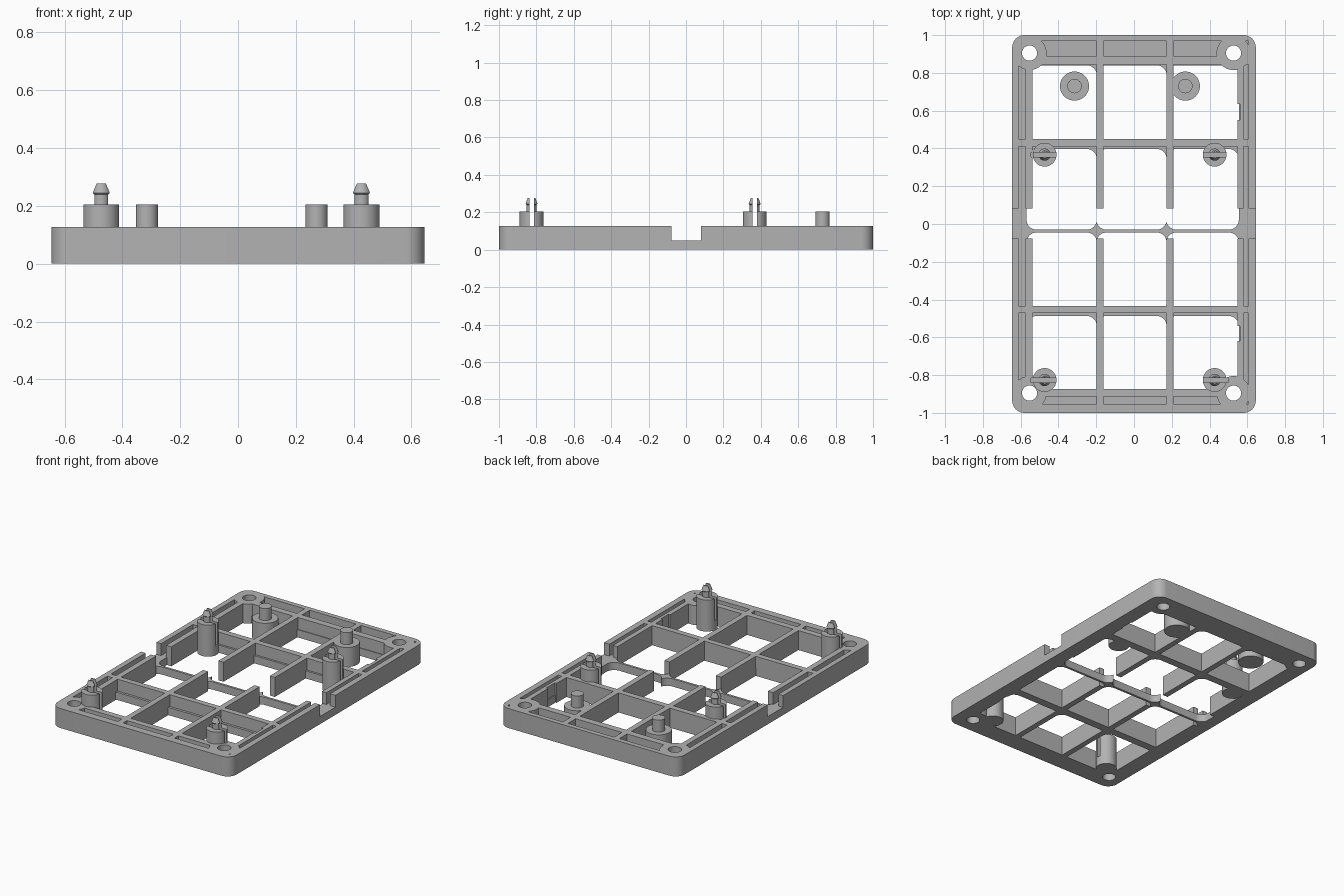
import bpy, bmesh, math

if "Cube" in bpy.data.objects:
    bpy.data.objects.remove(bpy.data.objects["Cube"])

H, FLOOR = 0.127, 0.05          # frame height, bottom plate thickness

gray = bpy.data.materials.new("plain_gray")
gray.diffuse_color = (0.45, 0.45, 0.45, 1)
gray.use_nodes = True
gray.node_tree.nodes["Principled BSDF"].inputs["Base Color"].default_value = gray.diffuse_color


def finish(bm, name):
    bmesh.ops.recalc_face_normals(bm, faces=bm.faces)
    me = bpy.data.meshes.new(name)
    bm.to_mesh(me)
    bm.free()
    ob = bpy.data.objects.new(name, me)
    bpy.context.collection.objects.link(ob)
    me.materials.append(gray)
    return ob


def prism(name, pts, z0, z1):
    bm = bmesh.new()
    face = bm.faces.new([bm.verts.new((x, y, z0)) for x, y in pts])
    ext = bmesh.ops.extrude_face_region(bm, geom=[face])
    for v in ext["geom"]:
        if isinstance(v, bmesh.types.BMVert):
            v.co.z = z1
    return finish(bm, name)


def box(x0, x1, y0, y1, z0=0.0, z1=H, name="box"):
    return prism(name, [(x0, y0), (x1, y0), (x1, y1), (x0, y1)], z0, z1)


def rounded(x0, x1, y0, y1, r, z0, z1, name="rounded", n=8):
    pts = []
    corners = [(x1 - r, y1 - r), (x0 + r, y1 - r), (x0 + r, y0 + r), (x1 - r, y0 + r)]
    for k, (cx, cy) in enumerate(corners):
        for i in range(n + 1):
            a = math.pi / 2 * (k + i / n)
            pts.append((cx + r * math.cos(a), cy + r * math.sin(a)))
    return prism(name, pts, z0, z1)


def disc(x, y, r, z0, z1, n=40):
    return prism("disc", [(x + r * math.cos(2 * math.pi * i / n),
                           y + r * math.sin(2 * math.pi * i / n)) for i in range(n)], z0, z1)


def lathe(name, x, y, profile, n=40):
    """Turn a (radius, height) profile whose ends lie on the axis."""
    bm = bmesh.new()
    rings = []
    for r, z in profile:
        count = 1 if r == 0 else n
        rings.append([bm.verts.new((x + r * math.cos(2 * math.pi * i / n),
                                    y + r * math.sin(2 * math.pi * i / n), z)) for i in range(count)])
    for a, b in zip(rings, rings[1:]):
        for i in range(n):
            j = (i + 1) % n
            if len(a) == 1:
                bm.faces.new((a[0], b[i], b[j]))
            elif len(b) == 1:
                bm.faces.new((a[i], a[j], b[0]))
            else:
                bm.faces.new((a[i], a[j], b[j], b[i]))
    return finish(bm, name)


def combine(target, part, op):
    mod = target.modifiers.new("bool", 'BOOLEAN')
    mod.operation, mod.object, mod.solver = op, part, 'EXACT'
    bpy.context.view_layer.update()
    dg = bpy.context.evaluated_depsgraph_get()
    me = bpy.data.meshes.new_from_object(target.evaluated_get(dg))
    target.modifiers.clear()
    target.data = me
    bpy.data.objects.remove(part)


def cut(target, part):
    combine(target, part, 'DIFFERENCE')


def add(target, part):
    combine(target, part, 'UNION')


# Tray: outer wall ring on a thin bottom plate
frame = rounded(-0.645, 0.645, -1, 1, 0.065, 0, H, "grid_frame")
cut(frame, box(-0.611, 0.606, -0.952, 0.968, FLOOR, 0.3))

# Rounded window openings in the bottom plate
columns = [(-0.569, -0.197), (-0.199, 0.173), (0.171, 0.555)]
rows = [(0.41, 0.84), (-0.03, 0.397), (-0.471, -0.045), (-0.913, -0.487)]
for x0, x1 in columns:
    for y0, y1 in rows:
        cut(frame, rounded(x0, x1, y0, y1, 0.053, -0.1, 0.2))

# Notch across the middle
cut(frame, box(-0.8, 0.8, -0.077, 0.081, FLOOR, 0.3))

# Corner bosses
holes = [(x, y) for x in (-0.553, 0.527) for y in (-0.895, 0.905)]
for x, y in holes:
    add(frame, disc(x, y, 0.09, 0, H))

# Cross ribs and end walls
for y0, y1 in [(0.41, 0.449), (-0.471, -0.434), (0.845, 0.889), (-0.913, -0.873)]:
    add(frame, box(-0.62, 0.615, y0, y1))

# Lengthwise ribs and inner side walls, interrupted at the notch
for y0, y1, e0, e1 in [(0.081, 0.975, 0.081, 0.87), (-0.96, -0.077, -0.9, -0.077)]:
    for x in (-0.198, 0.172):
        add(frame, box(x, x + 0.037, y0, y1))
    add(frame, box(-0.574, -0.537, e0, e1))
    add(frame, box(0.56, 0.58, e0, e1))

# Right inner wall thickening, leaving two shallow recesses
for y0, y1 in [(0.635, 0.87), (0.081, 0.55), (-0.54, -0.077), (-0.9, -0.62)]:
    add(frame, box(0.548, 0.562, y0, y1))

# Screw holes
for x, y in holes:
    cut(frame, disc(x, y, 0.04, -0.1, 0.3))

# Split snap posts
post_profile = [(0, 0), (0.063, 0), (0.063, 0.205), (0.027, 0.205), (0.027, 0.24),
                (0.032, 0.245), (0.02, 0.277), (0.013, 0.277), (0.013, 0.1), (0, 0.1)]
parts = [frame]
for x in (-0.473, 0.427):
    for y in (-0.826, 0.367):
        post = lathe("snap_post", x, y, post_profile)
        for ob in (post, frame):
            cut(ob, box(x - 0.071, x + 0.071, y - 0.012, y + 0.012, FLOOR + 0.01, 0.4))
        parts.append(post)

# Stepped locating pegs
for x in (-0.315, 0.272):
    parts.append(lathe("locating_peg", x, 0.73, [
        (0, 0), (0.077, 0), (0.077, H), (0.038, H), (0.038, 0.205), (0, 0.205)]))

# Smooth round surfaces, keep edges sharp
bpy.ops.object.select_all(action='DESELECT')
for ob in parts:
    ob.select_set(True)
bpy.context.view_layer.objects.active = frame
bpy.ops.object.shade_smooth_by_angle(angle=math.radians(30))
